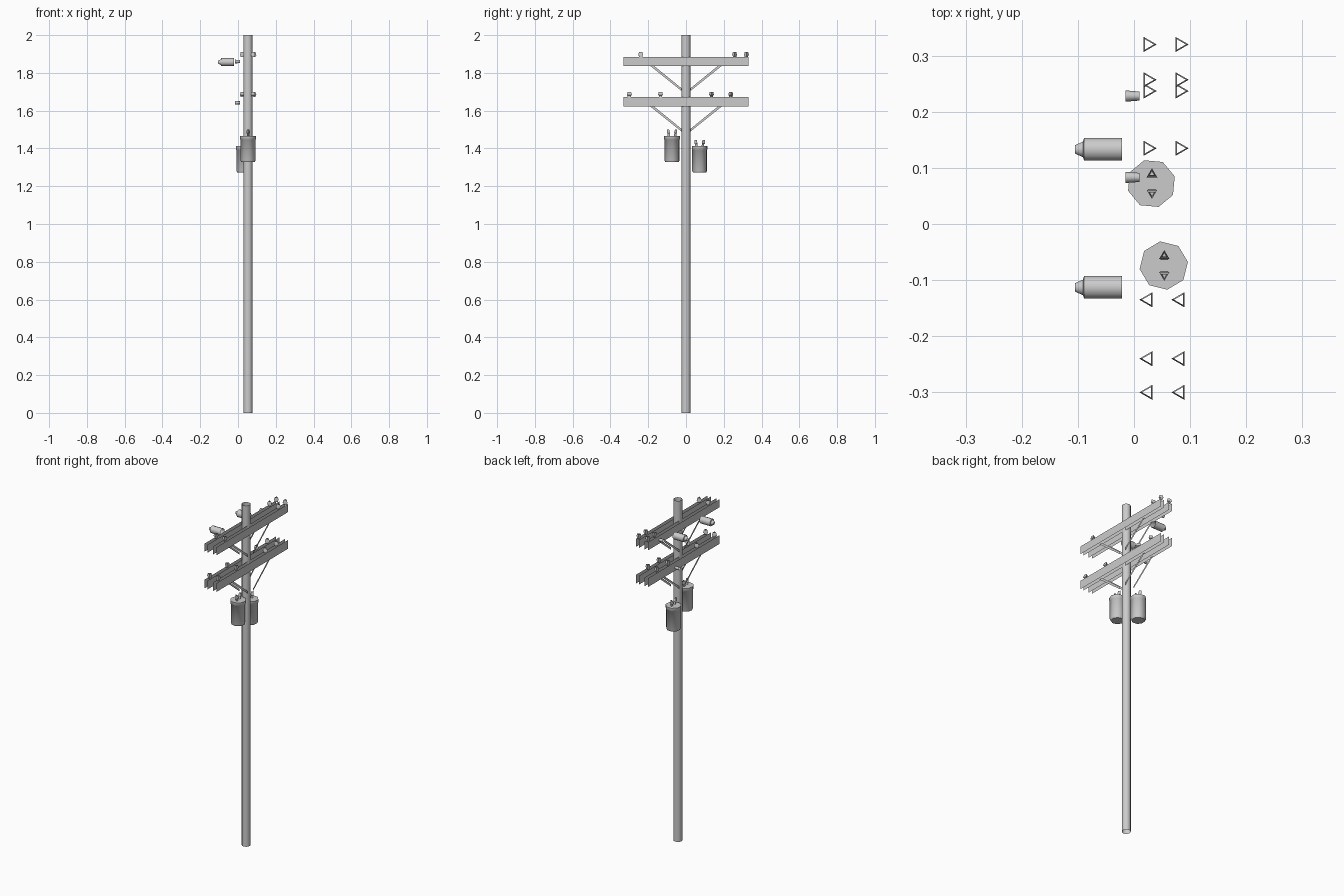
import bpy, bmesh
from math import cos, sin, pi, radians
from mathutils import Vector, Matrix

if "Cube" in bpy.data.objects:
    bpy.data.objects.remove(bpy.data.objects["Cube"])

PX = 0.053                      # pole centre in x
ARM_X = (0.025, 0.082)          # plank pair, one each side of the pole


def finish(name, bm, smooth=None):
    bmesh.ops.recalc_face_normals(bm, faces=bm.faces)
    me = bpy.data.meshes.new(name)
    bm.to_mesh(me)
    bm.free()
    ob = bpy.data.objects.new(name, me)
    bpy.context.collection.objects.link(ob)
    if smooth:
        bpy.ops.object.select_all(action='DESELECT')
        ob.select_set(True)
        bpy.context.view_layer.objects.active = ob
        bpy.ops.object.shade_smooth_by_angle(angle=radians(smooth))
    return ob


def lathe(bm, profile, sides, matrix, phase=0.0, cap0=False, cap1=False):
    """Turn (radius, height) points around local z, open unless capped."""
    rings = []
    for r, z in profile:
        rings.append([bm.verts.new(matrix @ Vector((
            r * cos(phase + 2 * pi * i / sides),
            r * sin(phase + 2 * pi * i / sides), z))) for i in range(sides)])
    for a, b in zip(rings, rings[1:]):
        for i in range(sides):
            j = (i + 1) % sides
            bm.faces.new((a[i], a[j], b[j], b[i]))
    if cap0:
        bm.faces.new(rings[0][::-1])
    if cap1:
        bm.faces.new(rings[-1])


def at(x, y, z):
    return Matrix.Translation((x, y, z))


def sheet(bm, x, pts):
    bm.faces.new([bm.verts.new((x, y, z)) for y, z in pts])


# pole: open tube
bm = bmesh.new()
lathe(bm, [(0.024, 0), (0.024, 2)], 12, at(PX, 0, 0))
finish("pole", bm, 40)

# two crossarm levels with planks, braces and insulators
levels = {
    "upper": (1.836, 1.883, (-0.24, 0.257, 0.32)),
    "lower": (1.621, 1.672, (-0.30, -0.135, 0.135, 0.237)),
}
for label, (z0, z1, ys) in levels.items():
    bm = bmesh.new()
    for x in ARM_X:
        for dx in (-0.0105, 0.0105):
            sheet(bm, x + dx, [(-0.332, z0), (0.332, z0), (0.332, z1), (-0.332, z1)])
    finish(label + "_crossarm", bm)

    bm = bmesh.new()
    for x in ARM_X:
        for s in (-1, 1):
            sheet(bm, x, [(s * 0.168, z0), (s * 0.188, z0),
                          (s * 0.024, z0 - 0.131), (s * 0.024, z0 - 0.117)])
    finish(label + "_braces", bm)

    bm = bmesh.new()
    for x in ARM_X:
        for y in ys:
            lathe(bm, [(0.0105, 0), (0.0105, 0.009), (0.0155, 0.010), (0.0105, 0.027)],
                  3, at(x, y, z1), 0 if y > 0 else pi)
    finish(label + "_insulators", bm)

# transformer cans with lid rim and bushings
cans = {
    "front": (0.053, -0.074, 1.327, 0.15),
    "back": (0.031, 0.072, 1.272, 0.30),
}
for label, (x, y, z, phase) in cans.items():
    bm = bmesh.new()
    lathe(bm, [(0.036, 0), (0.041, 0.010), (0.041, 0.120), (0.0435, 0.122), (0.0435, 0.140)],
          8, at(x, y, z), phase, True, True)
    finish(label + "_transformer", bm, 50)
    bm = bmesh.new()
    for s in (-1, 1):
        m = at(x + 0.001, y + s * 0.014, z + 0.136) @ Matrix.Rotation(-s * 0.15, 4, 'X')
        lathe(bm, [(0.008, 0), (0.008, 0.016), (0.011, 0.018), (0.008, 0.038)],
              3, m, s * pi / 2)
    finish(label + "_bushings", bm)

# horizontal strain insulators pointing to -x
TO_LEFT = Matrix.Rotation(-pi / 2, 4, 'Y')
bm = bmesh.new()
for y in (0.133, -0.113):
    lathe(bm, [(0.021, 0), (0.021, 0.068), (0.0145, 0.070), (0.008, 0.084)],
          10, at(-0.021, y, 1.857) @ TO_LEFT)
finish("strain_insulators", bm, 40)

# short studs on the crossarm faces
bm = bmesh.new()
for y, z in ((0.228, 1.86), (0.083, 1.642)):
    lathe(bm, [(0.008, 0), (0.010, 0.025)], 8, at(0.010, y, z) @ TO_LEFT)
finish("arm_studs", bm, 50)
